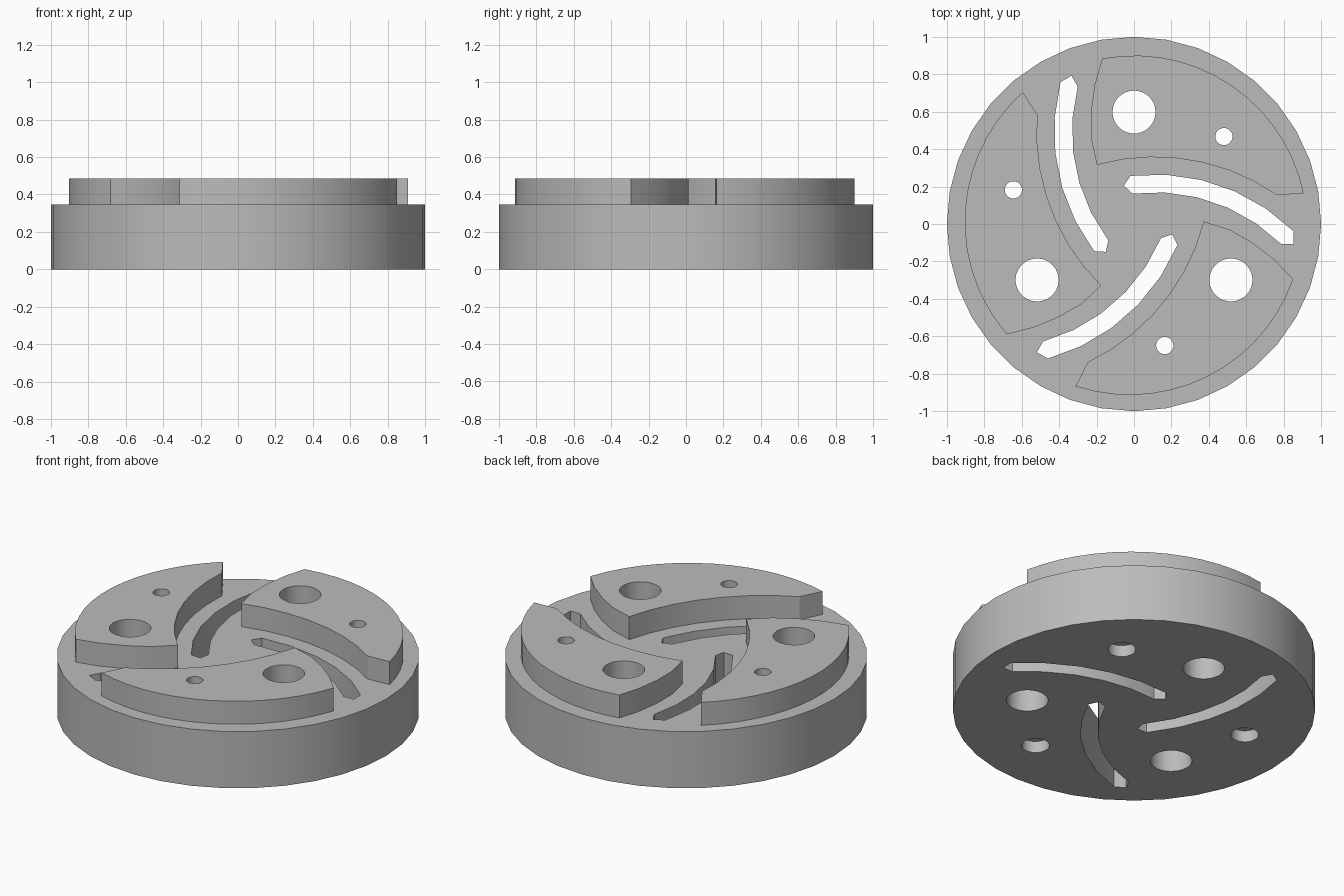
import bpy, bmesh
from math import cos, sin, radians, pi
from mathutils import Matrix, Vector

cube = bpy.data.objects.get("Cube")
if cube:
    bpy.data.objects.remove(cube, do_unlink=True)

BASE_TOP, PAD_TOP = 0.345, 0.485
ARC_CENTRE = Vector((0.11, -0.795))   # shared centre of slot and pad curves

grey = bpy.data.materials.new("grey")
grey.use_nodes = True
colour = (0.5, 0.5, 0.5, 1)
grey.diffuse_color = colour
grey.node_tree.nodes["Principled BSDF"].inputs["Base Color"].default_value = colour


def polar(r, deg, centre=Vector((0, 0))):
    return centre + Vector((cos(radians(deg)), sin(radians(deg)))) * r


def arc(r, start, end, steps, centre=Vector((0, 0))):
    return [polar(r, start + (end - start) * i / steps, centre) for i in range(steps + 1)]


def prism(bm, outline, z0, z1, turn=0):
    """Extrude a flat outline from z0 to z1, turned about the z axis."""
    rot = Matrix.Rotation(radians(turn), 3, 'Z')
    face = bm.faces.new([bm.verts.new(rot @ Vector((p[0], p[1], z0))) for p in outline])
    top = bmesh.ops.extrude_face_region(bm, geom=[face])["geom"]
    bmesh.ops.translate(bm, vec=(0, 0, z1 - z0),
                        verts=[v for v in top if isinstance(v, bmesh.types.BMVert)])


def stepped_pin(bm, centre, steps, turn=0, sides=32):
    """Closed turned pin from (radius, z) pairs, used to cut a counterbored hole."""
    rot = Matrix.Rotation(radians(turn), 3, 'Z')
    rings = []
    for r, z in steps:
        pts = [polar(r, 360 * i / sides, centre) for i in range(sides)]
        rings.append([bm.verts.new(rot @ Vector((p.x, p.y, z))) for p in pts])
    for a, b in zip(rings, rings[1:]):
        for i in range(sides):
            j = (i + 1) % sides
            bm.faces.new((a[i], a[j], b[j], b[i]))
    bm.faces.new(rings[0])
    bm.faces.new(rings[-1])


def make(name, bm):
    bmesh.ops.recalc_face_normals(bm, faces=bm.faces)
    mesh = bpy.data.meshes.new(name)
    bm.to_mesh(mesh)
    bm.free()
    mesh.materials.append(grey)
    obj = bpy.data.objects.new(name, mesh)
    bpy.context.collection.objects.link(obj)
    return obj


# Round base
bm = bmesh.new()
prism(bm, arc(1, 0, 350, 35), 0, BASE_TOP)
disc = make("slotted_disc", bm)

# Three raised pads: outer rim, curved trailing side, curved inner side
rim = [polar(0.9 + 0.022 * ((101 - a) / 91) ** 2, a)
       for a in [10.2 + 90.7 * i / 14 for i in range(15)]]
side = [Vector(p) for p in ((-0.21, 0.746), (-0.23, 0.6), (-0.23, 0.46))]
inner = arc(1.153, 105.5, 55.5, 7, ARC_CENTRE)
bm = bmesh.new()
for turn in (0, 120, 240):
    prism(bm, rim + side + inner, 0.2, PAD_TOP, turn)
pads = make("raised_pads", bm)

# Through cuts: curved slots, large holes and counterbored small holes
slot = (arc(1.06, 97, 45.5, 5, ARC_CENTRE) + [polar(1.013, 42.8, ARC_CENTRE)]
        + arc(0.965, 45.5, 97, 5, ARC_CENTRE) + [polar(1.013, 99.3, ARC_CENTRE)])
bm = bmesh.new()
for turn in (0, 120, 240):
    prism(bm, slot, -0.1, 0.6, turn)
    stepped_pin(bm, polar(0.598, 90), [(0.115, -0.1), (0.115, 0.6)], turn)
    stepped_pin(bm, polar(0.67, 44.2),
                [(0.077, -0.1), (0.077, 0.07), (0.046, 0.07), (0.046, 0.6)], turn)
cuts = make("cutters", bm)

# Join the pads, cut the openings, then drop the helpers
bpy.context.view_layer.objects.active = disc
for helper, operation in ((pads, 'UNION'), (cuts, 'DIFFERENCE')):
    mod = disc.modifiers.new(helper.name, 'BOOLEAN')
    mod.object, mod.operation, mod.solver = helper, operation, 'EXACT'
    bpy.ops.object.modifier_apply(modifier=mod.name)
    bpy.data.objects.remove(helper, do_unlink=True)

# Smooth round walls, sharp corners
bpy.ops.object.select_all(action='DESELECT')
disc.select_set(True)
bpy.ops.object.shade_smooth_by_angle(angle=pi / 6)
